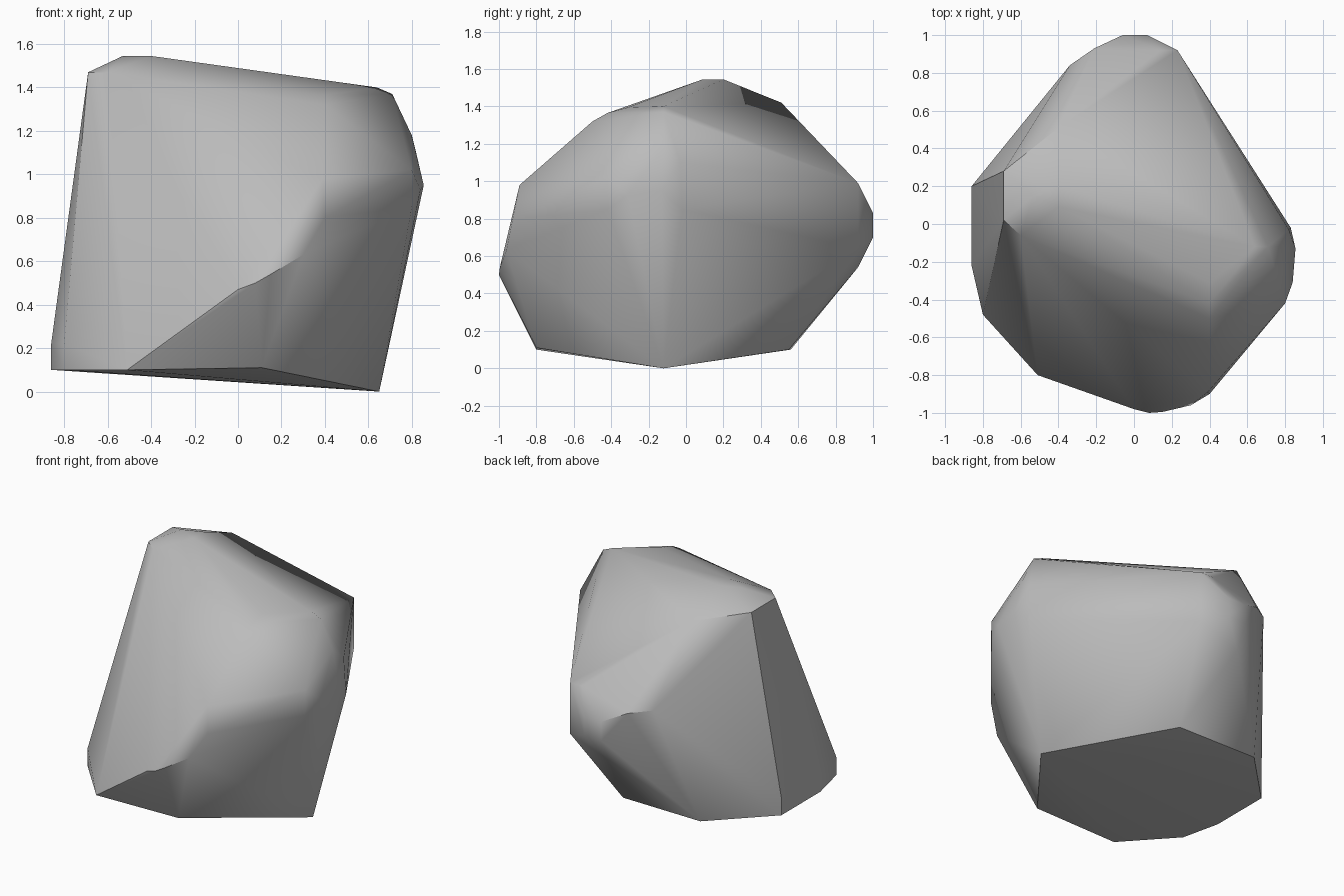
import bpy
import bmesh
import math

cube = bpy.data.objects.get("Cube")
if cube:
    bpy.data.objects.remove(cube, do_unlink=True)

stone = bpy.data.materials.new("stone_grey")
stone.use_nodes = True
grey = (0.5, 0.5, 0.5, 1)
stone.diffuse_color = grey
stone.node_tree.nodes["Principled BSDF"].inputs["Base Color"].default_value = grey

# Corners of the chipped boulder, grouped by side
base = [(.65, -.12, 0), (.11, -.8, .11), (-.51, -.8, .1), (-.8, -.48, .1),
        (-.86, -.22, .1), (-.86, .2, .1), (-.5, .56, .1), (.09, .55, .1)]
crown = [(-.69, .02, 1.47), (-.69, .28, 1.47), (-.6, -.06, 1.47),
         (-.53, .15, 1.545), (-.4, .09, 1.545), (-.4, .2, 1.545),
         (-.4, .51, 1.42)]
shoulder = [(.64, -.12, 1.4), (.71, -.12, 1.37), (.4, -.31, 1.395),
            (.4, -.42, 1.365), (.4, -.5, 1.32), (.8, -.12, 1.18)]
flank = [(.83, -.02, .85), (.82, -.03, 1.1), (.855, -.13, .95),
         (.84, -.31, .93), (.8, -.42, .85), (.8, -.42, 1.02)]
brow = [(.39, -.89, .98), (.4, -.9, .8), (.3, -.96, .63),
        (.08, -1, .5), (.15, -.995, .54), (0, -.98, .47)]
rear = [(.23, .92, .99), (.23, .92, .64), (.14, .92, .99), (.07, 1, .83),
        (-.06, 1, .83), (.07, 1, .7), (-.06, 1, .7), (-.06, .92, .54),
        (-.21, .93, .9), (-.34, .84, .92)]
side = [(-.86, .2, .22), (-.86, -.22, .22), (-.8, -.48, .22)]

# Wrap the corners in one closed convex skin
bm = bmesh.new()
for corner in base + crown + shoulder + flank + brow + rear + side:
    bm.verts.new(corner)
bmesh.ops.convex_hull(bm, input=list(bm.verts))
bmesh.ops.delete(bm, geom=[v for v in bm.verts if not v.link_faces], context="VERTS")
bmesh.ops.dissolve_limit(bm, angle_limit=math.radians(2),
                         verts=list(bm.verts), edges=list(bm.edges))
bmesh.ops.recalc_face_normals(bm, faces=list(bm.faces))
mesh = bpy.data.meshes.new("boulder")
bm.to_mesh(mesh)
bm.free()
mesh.materials.append(stone)

boulder = bpy.data.objects.new("boulder", mesh)
bpy.context.collection.objects.link(boulder)
bpy.ops.object.select_all(action="DESELECT")
boulder.select_set(True)
bpy.context.view_layer.objects.active = boulder

# Small bevel wears down the edges, then smooth all but the hard breaks
bpy.ops.object.shade_smooth_by_angle(angle=math.radians(35))
